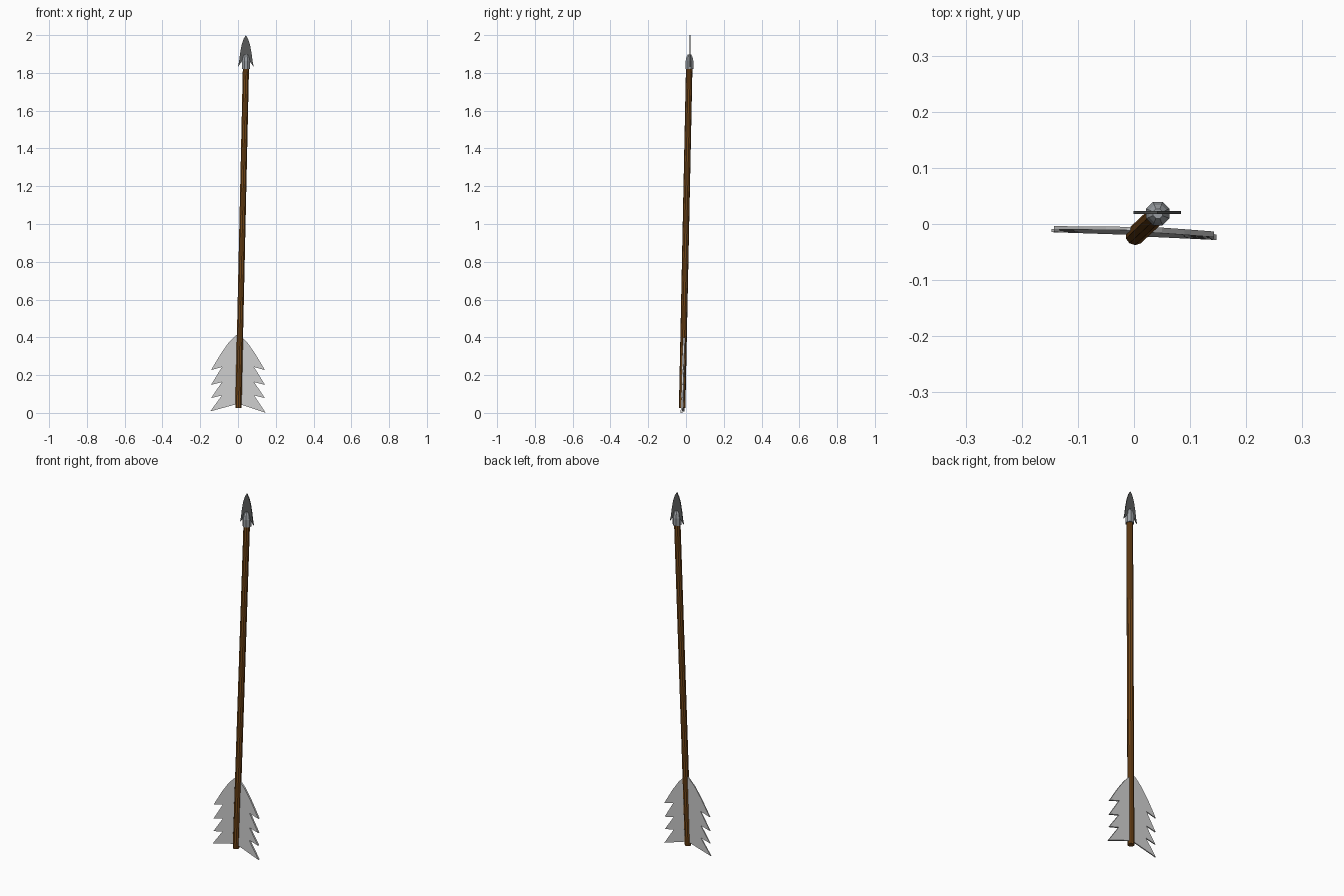
import bpy, bmesh, math
from mathutils import Vector

if "Cube" in bpy.data.objects:
    bpy.data.objects.remove(bpy.data.objects["Cube"])


def mat(name, rgb):
    m = bpy.data.materials.new(name)
    m.diffuse_color = (*rgb, 1)
    m.use_nodes = True
    m.node_tree.nodes["Principled BSDF"].inputs["Base Color"].default_value = m.diffuse_color
    return m


WOOD = mat("brown wood", (0.17, 0.062, 0.009))
FEATHER = mat("pale feather", (0.60, 0.60, 0.60))
IRON = mat("dark iron", (0.10, 0.105, 0.105))
STEEL = mat("grey steel", (0.32, 0.34, 0.36))

BOTTOM = Vector((0.002, -0.0205, 0.027))
TOP = Vector((0.042, 0.017, 1.83))
AXIS = (TOP - BOTTOM).normalized()


def finish(name, bm, material):
    bmesh.ops.recalc_face_normals(bm, faces=bm.faces)
    me = bpy.data.meshes.new(name)
    bm.to_mesh(me)
    bm.free()
    me.materials.append(material)
    ob = bpy.data.objects.new(name, me)
    bpy.context.collection.objects.link(ob)
    return ob


def lathe(name, rings, sides, material):
    """Stack of regular rings given as (centre, radius), capped at both ends."""
    bm = bmesh.new()
    loops = []
    for c, r in rings:
        loops.append([bm.verts.new(c + Vector((
            r * math.cos(math.tau * (i + 0.5) / sides),
            r * math.sin(math.tau * (i + 0.5) / sides), 0))) for i in range(sides)])
    for a, b in zip(loops, loops[1:]):
        for i in range(sides):
            j = (i + 1) % sides
            bm.faces.new((a[i], a[j], b[j], b[i]))
    bm.faces.new(loops[0])
    bm.faces.new(loops[-1])
    return finish(name, bm, material)


def plate(name, outline, y_of, thick, material):
    """Thin plate: an (x, z) outline set on the surface y_of(x, z)."""
    bm = bmesh.new()
    front, back = ([bm.verts.new((x, y_of(x, z) + s * thick / 2, z)) for x, z in outline]
                   for s in (-1, 1))
    n = len(outline)
    bm.faces.new(front)
    bm.faces.new(back)
    for i in range(n):
        j = (i + 1) % n
        bm.faces.new((front[i], front[j], back[j], back[i]))
    return finish(name, bm, material)


# Leaning wooden shaft
lathe("shaft", [(BOTTOM, 0.0172), (TOP, 0.0172)], 10, WOOD)

# Notched feathers, left and right
vane = [(0.0, 0.415), (0.012, 0.41), (0.05, 0.372), (0.09, 0.315), (0.122, 0.262),
        (0.143, 0.226), (0.085, 0.243), (0.143, 0.148), (0.085, 0.163),
        (0.143, 0.078), (0.085, 0.093), (0.147, 0.008), (0.012, 0.045), (0.0, 0.045)]


def vane_y(x, z):
    return -0.015 - 0.04 * x + 0.022 * (z - 0.12)


for side, name, thick in ((-1, "left_feather", 0.006), (1, "right_feather", 0.010)):
    pts = [(side * x, z) for x, z in vane]
    pts = [(x, 0.0 if z == 0.008 and side > 0 else z) for x, z in pts]
    plate(name, pts, vane_y, thick, FEATHER)

# Socket gripping the top of the shaft
sock = Vector((0.0425, 0.0185, 0))
lathe("socket", [(sock + Vector((0, 0, 1.82)), 0.0225),
                 (sock + Vector((0, 0, 1.862)), 0.0225),
                 (sock + Vector((0, 0, 1.885)), 0.017),
                 (sock + Vector((0, 0, 1.898)), 0.009)], 8, STEEL)

# Flat barbed arrowhead
half = [(0.012, 1.98), (0.022, 1.95), (0.031, 1.90), (0.036, 1.86), (0.042, 1.832),
        (0.027, 1.852), (0.015, 1.868)]
cx = 0.0415
head = [(cx, 2.0)] + [(cx + x, z) for x, z in half] + [(cx - x, z) for x, z in reversed(half)]
plate("arrowhead", head, lambda x, z: 0.0205, 0.005, IRON)
